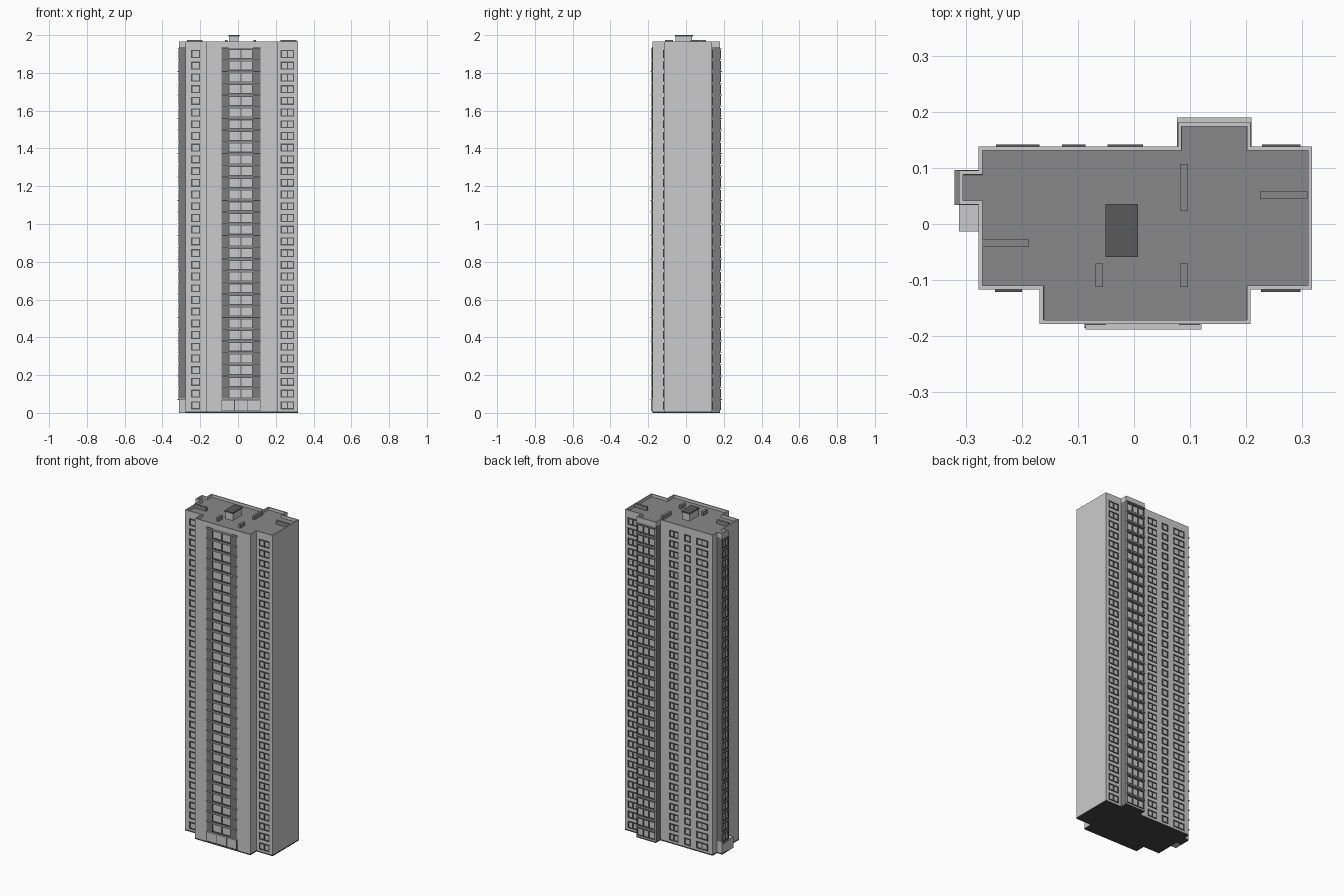
import bpy, bmesh
from mathutils import Vector

if "Cube" in bpy.data.objects:
    bpy.data.objects.remove(bpy.data.objects["Cube"])

FLOORS, STEP = 31, 0.062
BASE = 0.04          # centre height of the lowest windows
WALL_TOP = 1.966


def material(name, v):
    m = bpy.data.materials.new(name)
    m.diffuse_color = (v, v, v, 1)
    m.use_nodes = True
    m.node_tree.nodes["Principled BSDF"].inputs["Base Color"].default_value = m.diffuse_color
    return m


DARK = material("dark_panel", 0.2)
ROOF = material("roof_grey", 0.25)
FRAME = material("frame_grey", 0.1)
BLACK = material("near_black", 0.06)


def finish(name, bm, mats=(), repeat=1):
    me = bpy.data.meshes.new(name)
    bmesh.ops.recalc_face_normals(bm, faces=bm.faces)
    bm.to_mesh(me)
    bm.free()
    ob = bpy.data.objects.new(name, me)
    bpy.context.collection.objects.link(ob)
    for m in mats:
        me.materials.append(m)
    if repeat > 1:
        a = ob.modifiers.new("floors", 'ARRAY')
        a.count = repeat
        a.use_relative_offset = False
        a.use_constant_offset = True
        a.constant_offset_displace = (0, 0, STEP)
    return ob


def add_box(bm, lo, hi):
    lo, hi = Vector(lo), Vector(hi)
    vs = bmesh.ops.create_cube(bm, size=1)["verts"]
    for v in vs:
        v.co = (lo + hi) / 2 + v.co * (hi - lo)


def box(name, lo, hi, mat=None, repeat=1):
    bm = bmesh.new()
    add_box(bm, lo, hi)
    return finish(name, bm, [mat] if mat else [], repeat)


def window_stack(name, side, wall, u0, u1, height, panes=1, first=0, bar=0.006, depth=0.004):
    """One framed window on a wall plane, repeated up the tower."""
    bm = bmesh.new()
    zc = BASE + first * STEP
    z0, z1 = zc - height / 2, zc + height / 2
    out = depth if side == "back" else -depth
    a, b = sorted((wall - out * 0.25, wall + out))

    def bar_box(ua, ub, za, zb):
        if side == "left":
            add_box(bm, (a, ua, za), (b, ub, zb))
        else:
            add_box(bm, (ua, a, za), (ub, b, zb))

    bar_box(u0, u1, z0, z0 + bar)
    bar_box(u0, u1, z1 - bar, z1)
    for i in range(panes + 1):
        u = u0 + (u1 - u0 - bar) * i / panes
        bar_box(u, u + bar, z0 + bar, z1 - bar)
    finish(name, bm, [FRAME], FLOORS - first)


# Tower footprint, counter-clockwise
outline = [(-0.277, -0.117), (-0.168, -0.117), (-0.168, -0.178), (0.208, -0.178),
           (0.208, -0.117), (0.317, -0.117), (0.317, 0.138), (0.208, 0.138),
           (0.208, 0.181), (0.078, 0.181), (0.078, 0.138), (-0.277, 0.138),
           (-0.277, 0.095), (-0.312, 0.095), (-0.312, 0.035), (-0.277, 0.035)]


def prism(z0, z1):
    bm = bmesh.new()
    f = bm.faces.new([bm.verts.new((x, y, z0)) for x, y in outline])
    ex = bmesh.ops.extrude_face_region(bm, geom=[f], use_keep_orig=True)["geom"]
    for v in ex:
        if isinstance(v, bmesh.types.BMVert):
            v.co.z = z1
    bmesh.ops.recalc_face_normals(bm, faces=bm.faces)
    return bm


# Tower walls with parapet rim and sunken roof deck
bm = prism(0.008, WALL_TOP)
bm.normal_update()
top = max(bm.faces, key=lambda f: f.calc_center_median().z)
bmesh.ops.inset_individual(bm, faces=[top], thickness=0.007, use_even_offset=True)
bmesh.ops.inset_individual(bm, faces=[top], thickness=0.0003, use_even_offset=True)
for v in top.verts:
    v.co.z -= 0.016
top.material_index = 1
concrete = material("concrete", 0.8)
finish("tower_walls", bm, [concrete, ROOF])
finish("plinth", prism(0, 0.008), [BLACK])

# Low annex beside the left bay
box("low_annex", (-0.312, -0.013, 0), (-0.277, 0.035, 0.07))

# Dark cladding strips: front centre, back bay sides, left bay sides
P0, P1 = 0.075, 1.937
for nm, x0, x1 in (("left", -0.088, -0.05), ("right", 0.08, 0.118)):
    box("front_strip_" + nm, (x0, -0.180, P0), (x1, -0.177, P1), DARK)
for nm, x in (("left", 0.078), ("right", 0.208)):
    box("back_bay_cladding_" + nm, (x - 0.001, 0.1385, 0.01), (x + 0.001, 0.181, P1), DARK)
for nm, y in (("front", 0.035), ("back", 0.095)):
    box("left_bay_cladding_" + nm, (-0.312, y - 0.001, P0), (-0.2775, y + 0.001, P1), DARK)

# Window columns on the flat walls
for nm, side, wall, u0, u1, panes in (
        ("front_left", "front", -0.117, -0.248, -0.2, 1),
        ("front_right", "front", -0.117, 0.226, 0.297, 2),
        ("back_right", "back", 0.138, 0.228, 0.297, 2),
        ("back_centre", "back", 0.138, -0.047, 0.016, 2),
        ("back_middle", "back", 0.138, -0.128, -0.086, 1),
        ("back_left", "back", 0.138, -0.246, -0.168, 2)):
    window_stack(nm + "_windows", side, wall, u0, u1, 0.042, panes)

# Glazed bays with floor ledges
window_stack("front_centre_windows", "front", -0.178, -0.05, 0.08, 0.054, 2, 1)
window_stack("back_bay_windows", "back", 0.181, 0.082, 0.204, 0.05, 3)
window_stack("left_bay_windows", "left", -0.312, 0.037, 0.093, 0.05, 2, 1)
LZ = BASE + STEP / 2
box("front_ledges", (-0.086, -0.188, LZ - 0.002), (0.12, -0.177, LZ + 0.002), None, FLOORS)
box("back_ledges", (0.077, 0.18, LZ - 0.002), (0.209, 0.190, LZ + 0.002), None, FLOORS)
box("left_ledges", (-0.320, 0.034, LZ - 0.002), (-0.311, 0.096, LZ + 0.002), ROOF, FLOORS)

# Street-level entrance
box("entrance_panel", (-0.088, -0.183, 0.008), (0.12, -0.177, 0.069))
bm = bmesh.new()
for x in (-0.088, -0.02, 0.05, 0.117):
    add_box(bm, (x, -0.185, 0.01), (x + 0.003, -0.182, 0.069))
for z in (0.01, 0.066):
    add_box(bm, (-0.088, -0.185, z), (0.12, -0.182, z + 0.003))
finish("entrance_frame", bm, [FRAME])

# Roof fins and lift housing
for i, (x0, x1, y0, y1) in enumerate((
        (0.225, 0.309, 0.045, 0.058), (-0.27, -0.188, -0.041, -0.028),
        (0.082, 0.096, 0.023, 0.107), (0.082, 0.096, -0.112, -0.07),
        (-0.069, -0.055, -0.112, -0.07))):
    box("roof_fin_%d" % (i + 1), (x0, y0, 1.949), (x1, y1, 1.973), ROOF)
box("lift_housing", (-0.047, -0.055, 1.949), (0.003, 0.032, 1.993))
box("lift_housing_cap", (-0.051, -0.059, 1.992), (0.007, 0.036, 2.0), FRAME)
